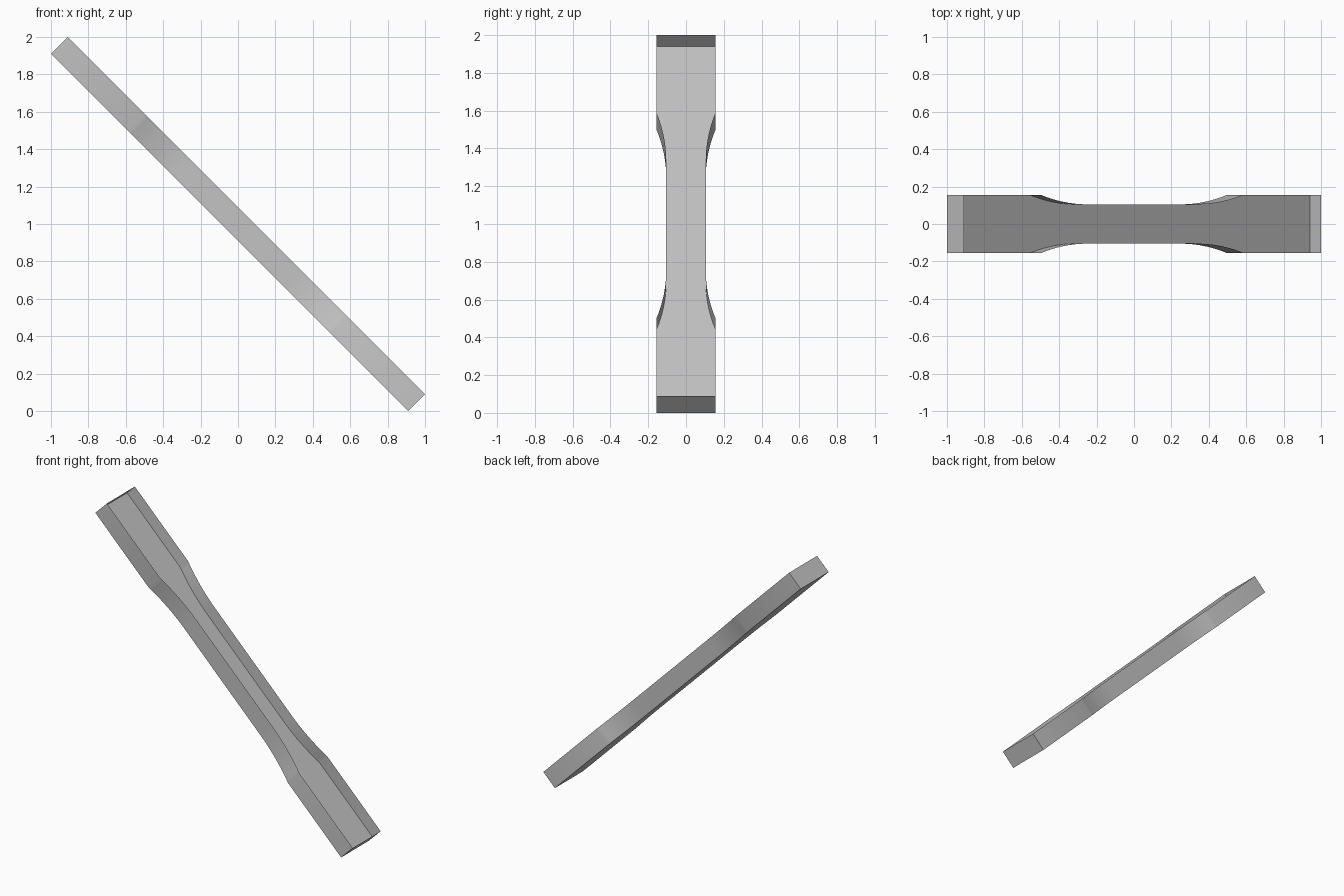
import bpy, bmesh, math
from mathutils import Matrix

if "Cube" in bpy.data.objects:
    bpy.data.objects.remove(bpy.data.objects["Cube"], do_unlink=True)

THICK = 0.127
LENGTH = 2 * math.sqrt(2) - THICK
GRIP, NECK = 0.155, 0.105        # half widths
SHOULDER, RADIUS = 0.765, 1.25   # end of the fillet and its radius
FLOOR_DEPTH = 0.085
STEPS = 14

grey = bpy.data.materials.new("plain_grey")
grey.use_nodes = True
colour = (0.55, 0.55, 0.55, 1)
grey.diffuse_color = colour
grey.node_tree.nodes["Principled BSDF"].inputs["Base Color"].default_value = colour


def outline():
    """Waisted bar outline: one quarter, mirrored round to a closed loop."""
    sweep = math.acos(1 - (GRIP - NECK) / RADIUS)
    start = SHOULDER - RADIUS * math.sin(sweep)
    quarter = [(LENGTH / 2, GRIP)]
    for i in range(STEPS, -1, -1):
        a = sweep * i / STEPS
        quarter.append((start + RADIUS * math.sin(a),
                        NECK + RADIUS * (1 - math.cos(a))))
    upper = quarter + [(-x, y) for x, y in reversed(quarter)]
    return upper + [(-x, -y) for x, y in upper]


def ring(bm, z):
    return [bm.verts.new((x, y, z)) for x, y in outline()]


def finish(name, bm):
    """Tilt the part to its diagonal pose and add it to the scene."""
    bm.transform(Matrix.Translation((0, 0, 1)) @ Matrix.Rotation(math.radians(45), 4, 'Y'))
    mesh = bpy.data.meshes.new(name)
    bm.to_mesh(mesh)
    bm.free()
    mesh.materials.append(grey)
    obj = bpy.data.objects.new(name, mesh)
    bpy.context.collection.objects.link(obj)
    bpy.ops.object.select_all(action='DESELECT')
    obj.select_set(True)
    bpy.context.view_layer.objects.active = obj
    bpy.ops.object.shade_smooth_by_angle(angle=math.radians(30))


# Open shell: side walls and underside
bm = bmesh.new()
low, high = ring(bm, -THICK / 2), ring(bm, THICK / 2)
n = len(low)
for i in range(n):
    j = (i + 1) % n
    bm.faces.new((low[i], low[j], high[j], high[i]))
bm.faces.new(low[::-1])
finish("bar_shell", bm)

# Recessed floor inside the rim
bm = bmesh.new()
bm.faces.new(ring(bm, THICK / 2 - FLOOR_DEPTH))
finish("bar_floor", bm)
